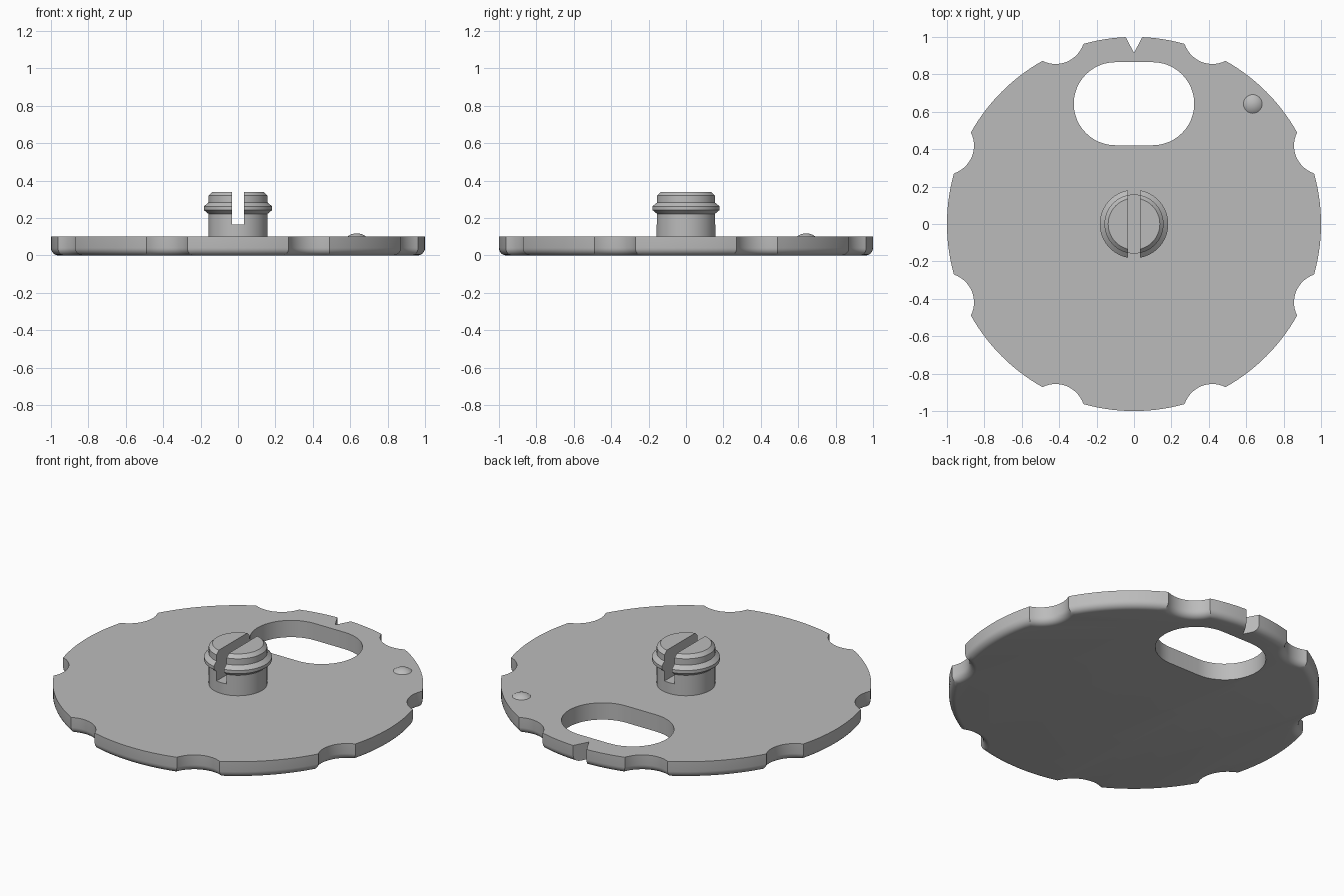
import bpy, bmesh, math
from math import pi, cos, sin, acos, atan2

old = bpy.data.objects.get("Cube")
if old:
    bpy.data.objects.remove(old, do_unlink=True)

grey = bpy.data.materials.new("plain_grey")
grey.use_nodes = True
colour = (0.5, 0.5, 0.5, 1)
grey.diffuse_color = colour
grey.node_tree.nodes["Principled BSDF"].inputs["Base Color"].default_value = colour


def loft(name, rings):
    """Closed solid through rings of points, capped at both ends."""
    bm = bmesh.new()
    loops = [[bm.verts.new(p) for p in ring] for ring in rings]
    n = len(loops[0])
    for a, b in zip(loops, loops[1:]):
        for i in range(n):
            j = (i + 1) % n
            bm.faces.new((a[i], a[j], b[j], b[i]))
    bm.faces.new(loops[0][::-1])
    bm.faces.new(loops[-1])
    bmesh.ops.recalc_face_normals(bm, faces=bm.faces)
    mesh = bpy.data.meshes.new(name)
    bm.to_mesh(mesh)
    bm.free()
    mesh.materials.append(grey)
    obj = bpy.data.objects.new(name, mesh)
    bpy.context.collection.objects.link(obj)
    return obj


def prism(name, outline, low, high):
    return loft(name, [[(x, y, z) for x, y in outline] for z in (low, high)])


def lathe(name, profile, centre=(0, 0), steps=64):
    cx, cy = centre
    return loft(name, [[(cx + r * cos(2 * pi * i / steps), cy + r * sin(2 * pi * i / steps), z)
                        for i in range(steps)] for r, z in profile])


def cut(obj, cutter):
    cutter.hide_render = True
    cutter.hide_set(True)
    mod = obj.modifiers.new("cut", 'BOOLEAN')
    mod.operation = 'DIFFERENCE'
    mod.solver = 'EXACT'
    mod.object = cutter
    bpy.context.view_layer.objects.active = obj
    bpy.ops.object.modifier_apply(modifier=mod.name)
    bpy.data.objects.remove(cutter, do_unlink=True)


def smooth(obj):
    bpy.ops.object.select_all(action='DESELECT')
    obj.select_set(True)
    bpy.context.view_layer.objects.active = obj
    bpy.ops.object.shade_smooth_by_angle(angle=math.radians(25))


def scalloped(inset, z, reach=1.096, bite=0.157, arc=14):
    """Disc outline with eight round bites, moved inwards by inset."""
    R, r = 1 - inset, bite + inset
    half = acos((R * R + reach * reach - r * r) / (2 * R * reach))
    sweep = atan2(R * sin(half), reach - R * cos(half))
    pts = []
    for k in range(8):
        mid = pi / 8 + k * pi / 4
        for i in range(arc):
            a = mid + pi + sweep * (1 - 2 * i / arc)
            pts.append((reach * cos(mid) + r * cos(a), reach * sin(mid) + r * sin(a), z))
        for i in range(arc):
            a = mid + half + (pi / 4 - 2 * half) * i / arc
            pts.append((R * cos(a), R * sin(a), z))
    return pts


# Disc with a rounded lower rim
thick, fillet = 0.1, 0.04
rings = [scalloped(fillet * (1 - sin(t)), fillet * (1 - cos(t)))
         for t in [i * pi / 12 for i in range(7)]]
disc = loft("disc", rings + [scalloped(0, thick)])

# Rounded window and pointer notch
window = [(side * 0.1 + 0.222 * cos(a), 0.643 + 0.222 * sin(a))
          for side, start in ((1, -pi / 2), (-1, pi / 2))
          for a in [start + pi * i / 24 for i in range(25)]]
cut(disc, prism("window_cutter", window, -0.1, 0.2))
cut(disc, prism("notch_cutter", [(0, 0.915), (0.09, 1.085), (-0.09, 1.085)], -0.1, 0.2))
smooth(disc)

# Slotted snap post with a retaining ridge
post = lathe("post", [(0.158, 0.09), (0.158, 0.222), (0.183, 0.243), (0.183, 0.262),
                      (0.158, 0.283), (0.158, 0.32), (0.138, 0.34)])
cut(post, prism("slot_cutter", [(-0.033, -0.3), (0.033, -0.3), (0.033, 0.3), (-0.033, 0.3)],
                0.165, 0.5))
smooth(post)

# Small locating bump
base, rise = 0.05, 0.018
ball = (base ** 2 + rise ** 2) / (2 * rise)
spread = math.asin(base / ball)
cap = [(ball * sin(t), thick + rise - ball * (1 - cos(t)))
       for t in [spread * (1 - i / 6.2) for i in range(7)]]
bump = lathe("locating_bump", [(base, thick - 0.01)] + cap, (0.635, 0.642), 32)
smooth(bump)
